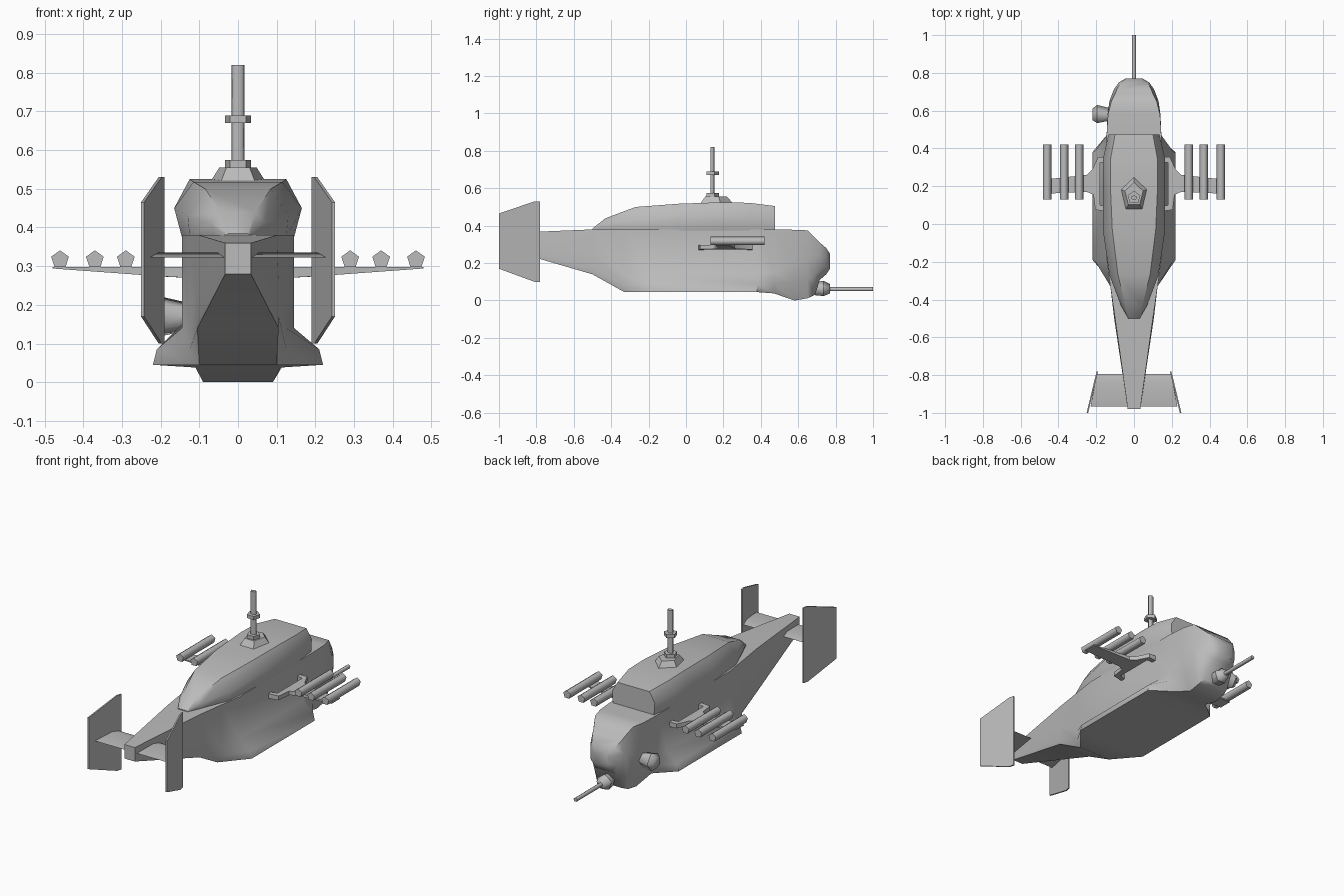
import bpy, bmesh, math
from mathutils import Vector

cube = bpy.data.objects.get("Cube")
if cube:
    bpy.data.objects.remove(cube, do_unlink=True)

grey = bpy.data.materials.new("plain_grey")
grey.use_nodes = True
grey.diffuse_color = (0.5, 0.5, 0.5, 1)
for node in grey.node_tree.nodes:
    if node.type == 'BSDF_PRINCIPLED':
        node.inputs["Base Color"].default_value = (0.5, 0.5, 0.5, 1)


def finish(ob, name, angle):
    ob.name = ob.data.name = name
    ob.data.materials.append(grey)
    bpy.ops.object.select_all(action='DESELECT')
    ob.select_set(True)
    bpy.context.view_layer.objects.active = ob
    bpy.ops.object.shade_smooth_by_angle(angle=math.radians(angle))
    return ob


def loft(name, rings, angle=50):
    """Skin a list of equal-sized closed rings and cap both ends."""
    bm = bmesh.new()
    loops = [[bm.verts.new(p) for p in ring] for ring in rings]
    for a, b in zip(loops, loops[1:]):
        for i in range(len(a)):
            j = (i + 1) % len(a)
            bm.faces.new((a[i], a[j], b[j], b[i]))
    bm.faces.new(loops[0])
    bm.faces.new(loops[-1])
    bmesh.ops.recalc_face_normals(bm, faces=bm.faces)
    mesh = bpy.data.meshes.new(name)
    bm.to_mesh(mesh)
    bm.free()
    ob = bpy.data.objects.new(name, mesh)
    bpy.context.collection.objects.link(ob)
    return finish(ob, name, angle)


def hull(name, stations):
    """Loft mirrored half sections given as y, then x, z pairs."""
    rings = []
    for y, *v in stations:
        half = [(v[i], v[i + 1]) for i in range(0, len(v), 2)]
        rings.append([(x, y, z) for x, z in half] +
                     [(-x, y, z) for x, z in reversed(half)])
    return loft(name, rings)


def rod(name, start, end, r1, r2=None, sides=5, scale=(1, 1), angle=75):
    a, b = Vector(start), Vector(end)
    d = b - a
    if abs(d.y) > abs(d.z):
        rot = (math.radians(90), 0, 0)
        a, b = b, a
        r1, r2 = (r1 if r2 is None else r2), r1
    elif abs(d.x) > abs(d.z):
        rot = (0, math.radians(90 if d.x > 0 else -90), 0)
    else:
        rot = (0, 0, 0)
    bpy.ops.mesh.primitive_cone_add(vertices=sides, radius1=r1,
                                    radius2=r1 if r2 is None else r2,
                                    depth=d.length, location=(a + b) / 2,
                                    rotation=rot)
    ob = bpy.context.object
    ob.scale = (scale[0], scale[1], 1)
    return finish(ob, name, angle)


# Fuselage: roof edge, flank, skirt shoulder, belly edge
hull("fuselage", [
    (-.98, .033, .36, .033, .33, .033, .30, .033, .28),
    (-.50, .10, .38, .105, .25, .105, .17, .105, .14),
    (-.33, .125, .38, .125, .14, .125, .085, .10, .045),
    (-.19, .145, .38, .145, .14, .21, .085, .22, .045),
    (.38, .145, .38, .145, .14, .21, .085, .22, .045),
    (.47, .145, .38, .145, .15, .145, .09, .11, .038),
    (.58, .138, .378, .14, .20, .13, .10, .09, 0),
    (.65, .12, .375, .13, .22, .12, .11, .09, .012),
    (.69, .10, .335, .115, .24, .11, .14, .08, .03),
    (.715, .09, .31, .105, .24, .10, .16, .06, .11),
    (.75, .07, .28, .08, .24, .08, .18, .05, .14),
    (.77, .04, .25, .045, .23, .045, .19, .04, .17),
])

# Upper cabin and engine housing
hull("upper_housing", [
    (-.50, .03, .375, .03, .38, .025, .385),
    (-.43, .06, .375, .07, .41, .045, .44),
    (-.27, .125, .375, .13, .43, .085, .50),
    (-.03, .145, .375, .165, .45, .115, .518),
    (.20, .145, .375, .165, .45, .125, .525),
    (.34, .145, .375, .165, .45, .125, .522),
    (.475, .13, .375, .135, .45, .10, .505),
])

# Rotor mast
rod("mast_plinth", (0, .155, .52), (0, .155, .555), .095, .065, scale=(.78, 1), angle=30)
rod("mast_foot", (0, .14, .55), (0, .14, .575), .036, angle=30)
rod("mast", (0, .14, .57), (0, .14, .82), .018, scale=(1, .7))
rod("mast_collar", (0, .14, .67), (0, .14, .69), .036, angle=30)

# Nose gun and its turret
rod("gun_turret_rear", (0, .66, .06), (0, .735, .06), .035, .045)
rod("gun_turret_front", (0, .735, .06), (0, .77, .06), .045, .028)
rod("gun_barrel", (0, .76, .06), (0, 1, .06), .012)

# Sensor pod on one flank
rod("sensor_pod", (-.12, .577, .17), (-.195, .577, .17), .035, .053)
rod("sensor_pod_face", (-.195, .577, .17), (-.22, .577, .17), .053, .034)

# Stub wing outline with a bracket-shaped root
WING = [(.13, .355), (.19, .355), (.22, .29), (.25, .26), (.48, .235),
        (.48, .16), (.25, .17), (.215, .155), (.205, .075), (.13, .065),
        (.13, .09), (.18, .10), (.18, .325), (.13, .33)]
# Tail fin outline as y, z
FIN = [(-.78, .10), (-.78, .53), (-.81, .53), (-1, .465), (-1, .17), (-.81, .10)]

for side, s in (("left", 1), ("right", -1)):
    def underside(x):
        return .27 + .024 * max(0, x - .15) / .33
    loft(side + "_wing", [[(s * x, y, underside(x)) for x, y in WING],
                          [(s * x, y, .298) for x, y in WING]], 35)
    for i, x in enumerate((.29, .37, .46)):
        rod(f"{side}_rocket_{i + 1}", (s * x, .13, .317), (s * x, .42, .317), .024)

    def fin_ring(offset):
        return [(s * (.19 + offset + (-.78 - y) * .24), y, z) for y, z in FIN]
    loft(side + "_tail_fin", [fin_ring(0), fin_ring(.008)], 35)

# Tailplane between the fins
loft("tailplane", [[(x * w, y, z) for y, z, w in
                    ((-.965, .322, 1.12), (-.84, .335, 1), (-.795, .324, .97))]
                   for x in (-.205, .205)], 35)
